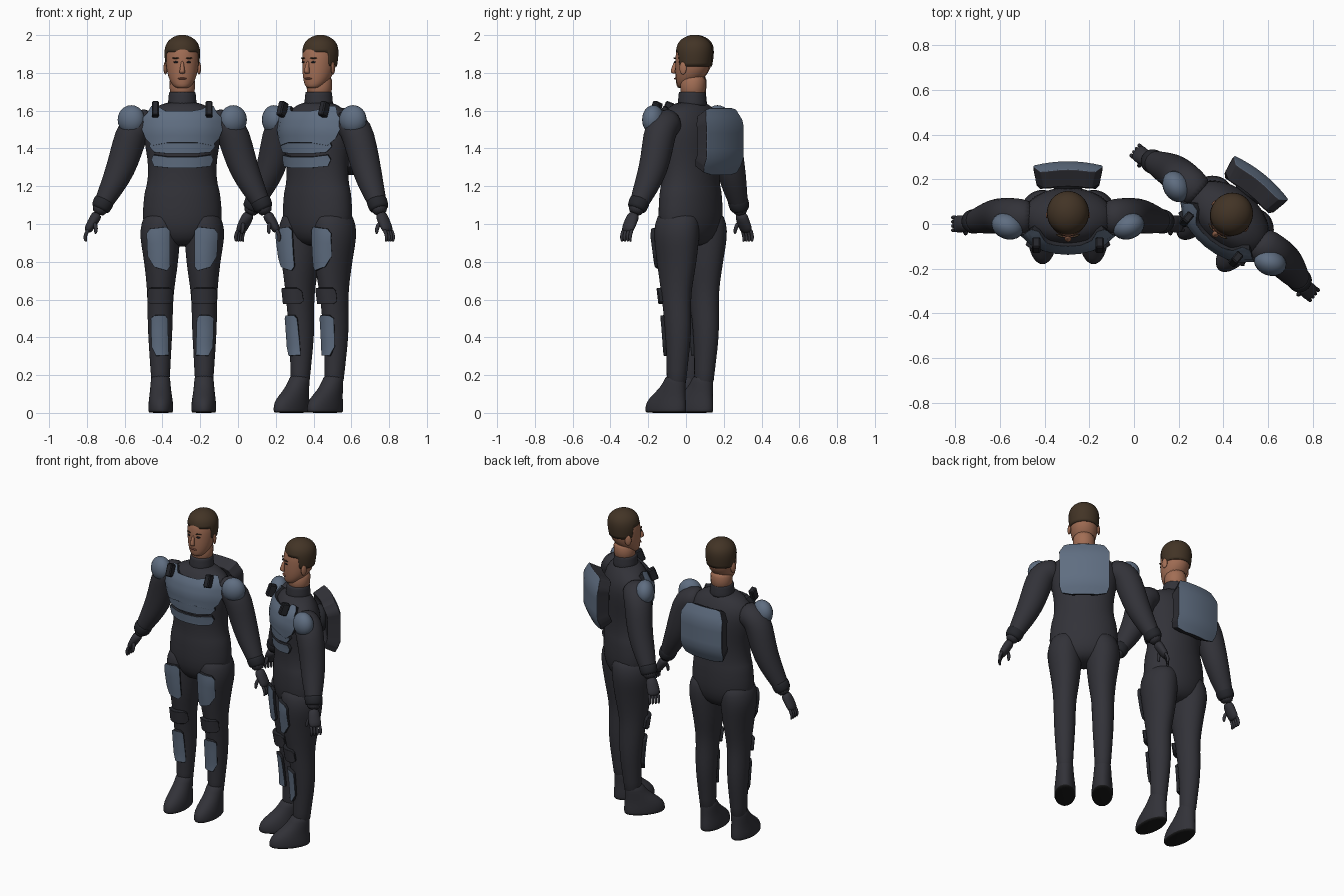
import bpy, bmesh, math
from mathutils import Vector, Matrix

cube = bpy.data.objects.get("Cube")
if cube:
    bpy.data.objects.remove(cube)
parts = []


def material(name, r, g, b):
    m = bpy.data.materials.new(name)
    m.use_nodes = True
    m.diffuse_color = (r, g, b, 1)
    bsdf = m.node_tree.nodes["Principled BSDF"]
    bsdf.inputs["Base Color"].default_value = (r, g, b, 1)
    bsdf.inputs["Roughness"].default_value = 0.7
    return m


SUIT = material("charcoal_suit", .032, .032, .040)
TRIM = material("dark_trim", .018, .019, .024)
SOLE = material("black_sole", .010, .010, .010)
PLATE = material("slate_blue_plate", .115, .155, .22)
SKIN = material("tan_skin", .36, .155, .09)
HAIR = material("brown_hair", .055, .034, .019)
LIPS = material("muted_lips", .25, .09, .06)


def finish(name, bm, mats, mirror=False, subsurf=0):
    """Turn a bmesh into a smooth object, optionally mirrored across x."""
    me = bpy.data.meshes.new(name)
    bm.to_mesh(me)
    bm.free()
    for m in mats:
        me.materials.append(m)
    for p in me.polygons:
        p.use_smooth = True
    ob = bpy.data.objects.new(name, me)
    bpy.context.collection.objects.link(ob)
    if mirror:
        ob.modifiers.new("mirror", 'MIRROR').use_mirror_merge = False
    if subsurf:
        s = ob.modifiers.new("subsurf", 'SUBSURF')
        s.levels = s.render_levels = subsurf
    parts.append(ob)
    return ob


def loft_mesh(rings, tilt=False, n=20):
    """Skin elliptical rings (x, y, z, rx, ry); tilt turns them along the path."""
    bm = bmesh.new()
    pts = [Vector(r[:3]) for r in rings]
    loops = []
    for i, (x, y, z, rx, ry) in enumerate(rings):
        u, v = Vector((0, 1, 0)), Vector((1, 0, 0))
        if tilt:
            t = pts[min(i + 1, len(pts) - 1)] - pts[max(i - 1, 0)]
            v = u.cross(t).normalized()
            u = t.cross(v).normalized()
        angles = [2 * math.pi * k / n for k in range(n)]
        loops.append([bm.verts.new(pts[i] + v * rx * math.cos(a) + u * ry * math.sin(a)) for a in angles])
    for a, b in zip(loops, loops[1:]):
        for k in range(n):
            bm.faces.new((a[k], a[(k + 1) % n], b[(k + 1) % n], b[k]))
    bm.faces.new(loops[0])
    bm.faces.new(loops[-1])
    bmesh.ops.recalc_face_normals(bm, faces=bm.faces)
    return bm


def loft(name, rings, mat, mirror=False, tilt=False, n=20):
    return finish(name, loft_mesh(rings, tilt, n), [mat], mirror, 1)


def ellipsoid(name, loc, radii, mat, mirror=False, turn=0):
    bm = bmesh.new()
    bmesh.ops.create_uvsphere(bm, u_segments=20, v_segments=12, radius=1)
    bm.transform(Matrix.Translation(loc) @ Matrix.Rotation(turn, 4, 'Z') @ Matrix.Diagonal((*radii, 1)))
    return finish(name, bm, [mat], mirror)


def front_of(rings, gap):
    """Depth of the front surface of a loft at (x, z), pushed out by gap."""
    def depth(x, z):
        rs = sorted(rings, key=lambda r: r[2])
        for a, b in zip(rs, rs[1:]):
            if a[2] <= z <= b[2]:
                f = (z - a[2]) / (b[2] - a[2])
                cx, cy, _, rx, ry = [p + (q - p) * f for p, q in zip(a, b)]
                u = (x - cx) / (rx * 1.1)
                return cy - ry * math.sqrt(max(.12, 1 - u * u)) - gap
        return 0
    return depth


def plate(name, outline, depth, thick, face=PLATE, rim=TRIM, mirror=False, back=False):
    """Cut an (x, z) outline into a grid, wrap it on a surface and thicken it."""
    bm = bmesh.new()
    bm.faces.new([bm.verts.new((x, 0, z)) for x, z in outline])
    for axis in (0, 2):
        vals = [v.co[axis] for v in bm.verts]
        lo, hi = min(vals), max(vals)
        for k in range(1, 8):
            co, no = Vector(), Vector()
            co[axis], no[axis] = lo + (hi - lo) * k / 8, 1
            bmesh.ops.bisect_plane(bm, geom=bm.verts[:] + bm.edges[:] + bm.faces[:], plane_co=co, plane_no=no)
    for v in bm.verts:
        v.co.y = depth(v.co.x, v.co.z)
    bm.normal_update()
    if (sum(f.normal.y for f in bm.faces) > 0) != back:
        bmesh.ops.reverse_faces(bm, faces=bm.faces)
    ob = finish(name, bm, [face, rim], mirror)
    s = ob.modifiers.new("thickness", 'SOLIDIFY')
    s.thickness, s.offset = thick, -1
    s.material_offset = s.material_offset_rim = 1
    b = ob.modifiers.new("bevel", 'BEVEL')
    b.width, b.segments, b.limit_method, b.angle_limit = .005, 2, 'ANGLE', math.radians(50)
    b.harden_normals = True
    return ob


def both(half):
    return half + [(-x, z) for x, z in reversed(half)]


# Suit: torso, legs, arms
torso = [(0, .025, z, rx, ry) for z, rx, ry in (
    (.88, .07, .06), (.92, .17, .115), (1.0, .215, .14), (1.1, .208, .14), (1.18, .2, .137), (1.2, .188, .132),
    (1.3, .178, .13), (1.4, .195, .138), (1.5, .212, .143), (1.57, .205, .125), (1.615, .155, .095), (1.65, .075, .07))]
loft("suit_torso", torso, SUIT, n=28)
leg = [(.1, .025, 1.08, .09, .11), (.113, .025, 1.0, .108, .13), (.118, .025, .93, .108, .13),
       (.113, .022, .84, .096, .12), (.112, .02, .75, .085, .108), (.115, .02, .66, .073, .09),
       (.117, .025, .57, .068, .08), (.117, .035, .46, .067, .075), (.117, .035, .34, .06, .065),
       (.116, .025, .22, .052, .056), (.115, .02, .12, .048, .055)]
loft("suit_leg", leg, SUIT, mirror=True)
arm = [(.15, .03, 1.54, .07, .07), (.21, .03, 1.535, .083, .085), (.262, .03, 1.5, .09, .088), (.292, .035, 1.4, .085, .083),
       (.326, .035, 1.29, .079, .078), (.375, .022, 1.19, .064, .067), (.43, .01, 1.09, .045, .047), (.45, .005, 1.05, .034, .036)]
loft("suit_arm", arm, SUIT, mirror=True, tilt=True)
loft("collar", [(0, .035, z, r, r) for z, r in ((1.62, .078), (1.63, .078), (1.69, .072), (1.7, .071), (1.7, .06))], SUIT)
loft("cuff", [(.408, .014, 1.135, .05, .052), (.412, .013, 1.125, .056, .057), (.432, .01, 1.085, .053, .054),
              (.438, .008, 1.073, .044, .046)], TRIM, mirror=True, tilt=True)

# Boots with dark soles
boot = loft_mesh([(.114, -.052, 0, .062, .126), (.114, -.052, .004, .066, .13), (.114, -.052, .04, .067, .131),
                  (.114, -.043, .075, .063, .118), (.115, -.015, .115, .057, .088), (.115, .01, .16, .053, .064),
                  (.115, .02, .21, .05, .054)])
for f in boot.faces:
    f.material_index = int(f.normal.z < -.5)
finish("boot", boot, [SUIT, SOLE], mirror=True, subsurf=1)

# Gloved hands
loft("glove_palm", [(.445, .005, 1.06, .03, .033), (.468, 0, 1.02, .028, .038), (.49, 0, .985, .025, .04),
                    (.505, 0, .955, .018, .036)], SUIT, mirror=True, tilt=True)
for i, name in enumerate(("index", "middle", "ring", "little")):
    y = -.028 + .019 * i
    loft(name + "_finger", [(.495, y, .975, .011, .01), (.513, y, .945, .011, .01), (.515, y, .922, .01, .009),
                            (.508, y, .905, .007, .006)], SUIT, mirror=True, tilt=True, n=8)
loft("thumb", [(.465, -.025, 1.01, .013, .013), (.455, -.04, .975, .012, .012), (.46, -.045, .945, .008, .008)],
     SUIT, mirror=True, tilt=True, n=8)

# Head
loft("neck", [(0, .04, 1.66, .066, .066), (0, .04, 1.72, .068, .068), (0, .045, 1.8, .072, .072)], SKIN)
head = [(0, -.01, 1.718, .03, .03), (0, -.005, 1.728, .045, .045), (0, .012, 1.755, .066, .066), (0, .032, 1.8, .081, .09),
        (0, .04, 1.85, .087, .097), (0, .043, 1.9, .09, .098), (0, .046, 1.95, .08, .088), (0, .05, 1.985, .045, .05)]
loft("head", head, SKIN, n=28)
ellipsoid("ear", (.089, .045, 1.825), (.009, .02, .034), SKIN, mirror=True, turn=.3)
loft("nose", [(0, -.058, 1.795, .012, .01), (0, -.068, 1.803, .018, .017), (0, -.064, 1.82, .012, .016),
              (0, -.055, 1.865, .008, .008)], SKIN, n=10)
ellipsoid("eye", (.035, -.0525, 1.857), (.013, .005, .005), TRIM, mirror=True, turn=.35)
ellipsoid("eyebrow", (.036, -.053, 1.878), (.019, .005, .004), HAIR, mirror=True, turn=.35)
ellipsoid("mouth", (0, -.053, 1.77), (.024, .01, .005), LIPS)

# Short hair cap, open over the face
hair = loft_mesh([(0, .05, z, rx, ry) for z, rx, ry in (
    (1.835, .088, .088), (1.87, .093, .095), (1.91, .096, .099), (1.945, .091, .096),
    (1.972, .074, .08), (1.992, .046, .05), (2.002, .015, .016))], n=32)
open_faces = [f for f in hair.faces if f.calc_center_median().z < 1.9 and (len(f.verts) > 4 or f.calc_center_median().y < .015)]
bmesh.ops.delete(hair, geom=open_faces, context='FACES')
cap = finish("hair", hair, [HAIR], subsurf=1)
thick = cap.modifiers.new("thickness", 'SOLIDIFY')
thick.thickness = .012

# Chest armour, belly bands and shoulder pads
plate("chest_plate", both([(.09, 1.6), (.13, 1.625), (.165, 1.625), (.185, 1.59), (.212, 1.56), (.215, 1.5), (.195, 1.45),
                           (.16, 1.415), (.07, 1.432)]), front_of(torso, .02), .03)
plate("upper_belly_band", both([(.08, 1.43), (.165, 1.445), (.175, 1.41), (.15, 1.38), (.07, 1.372)]), front_of(torso, .014), .025)
plate("lower_belly_band", both([(.08, 1.355), (.155, 1.365), (.165, 1.34), (.15, 1.305), (.07, 1.297)]), front_of(torso, .014), .025)
ellipsoid("shoulder_pad", (.27, -.01, 1.552), (.074, .058, .077), PLATE, mirror=True, turn=.35)
bm = bmesh.new()
bmesh.ops.create_cube(bm, size=1)
bm.transform(Matrix.Translation((.142, -.095, 1.607)) @ Matrix.Rotation(-.35, 4, 'X') @ Matrix.Diagonal((.036, .05, .08, 1)))
bmesh.ops.bevel(bm, geom=bm.edges[:], offset=.006, segments=1, affect='EDGES')
clip = finish("shoulder_strap_clip", bm, [TRIM], mirror=True)
for p in clip.data.polygons:
    p.use_smooth = False

# Leg armour
plate("thigh_plate", [(.19, .95), (.172, .975), (.085, .985), (.065, .965), (.063, .775), (.08, .752), (.15, .772), (.185, .83)],
      front_of(leg, .016), .03, mirror=True)
plate("knee_pad", [(.178, .66), (.06, .66), (.046, .645), (.046, .59), (.06, .575), (.172, .575), (.185, .59), (.185, .645)],
      front_of(leg, .024), .035, face=SUIT, mirror=True)
plate("shin_plate", [(.168, .5), (.15, .515), (.09, .517), (.076, .5), (.07, .305), (.14, .302), (.164, .35)],
      front_of(leg, .02), .032, mirror=True)

# Backpack
plate("backpack", both([(.09, 1.615), (.125, 1.608), (.155, 1.55), (.155, 1.31), (.14, 1.27), (.08, 1.258)]),
      lambda x, z: .28 - .8 * x * x - .5 * max(0, abs(z - 1.44) - .1), .085, rim=SUIT, back=True)
ellipsoid("backpack_mount", (0, .175, 1.45), (.07, .04, .09), TRIM)

# Two figures: one facing forward, a second turned to the side
for ob in parts:
    twin = ob.copy()
    twin.name = "second_" + ob.name
    bpy.context.collection.objects.link(twin)
    ob.matrix_world = Matrix.Translation((-.295, 0, 0))
    twin.matrix_world = Matrix.Translation((.405, .005, 0)) @ Matrix.Rotation(math.radians(-39), 4, 'Z')
